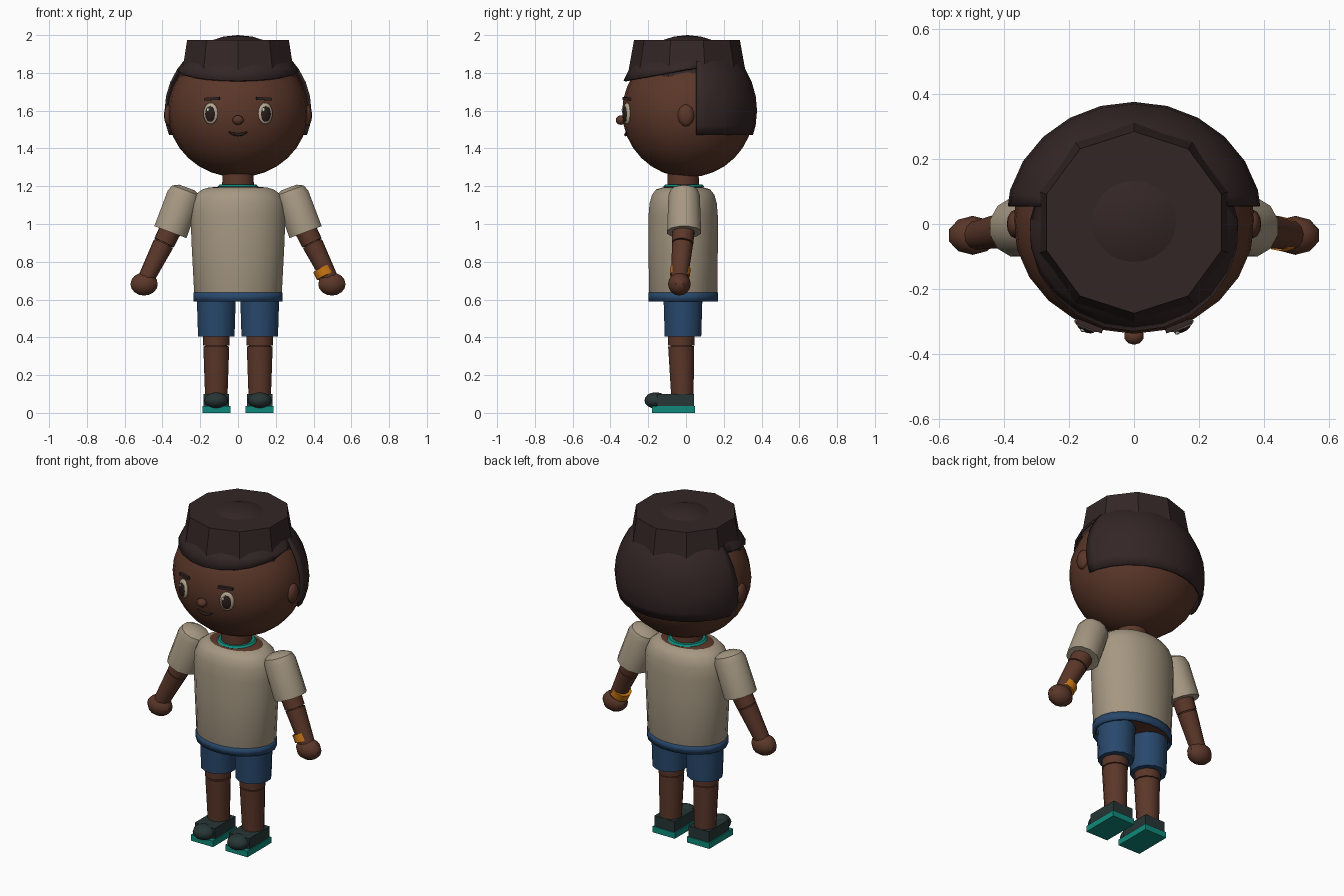
import bpy, bmesh, math
from mathutils import Vector, Matrix

if "Cube" in bpy.data.objects:
    bpy.data.objects.remove(bpy.data.objects["Cube"], do_unlink=True)


def material(name, r, g, b):
    m = bpy.data.materials.new(name)
    m.use_nodes = True
    m.diffuse_color = (r, g, b, 1)
    bsdf = next(n for n in m.node_tree.nodes if n.type == 'BSDF_PRINCIPLED')
    bsdf.inputs["Base Color"].default_value = (r, g, b, 1)
    bsdf.inputs["Roughness"].default_value = 0.8
    return m


SKIN = material("brown_skin", .105, .038, .022)
HAIR = material("dark_hair", .034, .019, .019)
SHIRT = material("beige_shirt", .38, .315, .225)
SHORTS = material("navy_shorts", .021, .065, .15)
TEAL = material("teal_trim", .005, .25, .195)
SHOE = material("dark_shoe", .02, .036, .036)
ORANGE = material("orange_bracelet", .58, .18, .006)
WHITE = material("cream_eye", .46, .39, .28)
PUPIL = material("dark_pupil", .022, .012, .01)
GLINT = material("pale_glint", .75, .72, .66)


def finish(name, bm, mats, smooth=35):
    mesh = bpy.data.meshes.new(name)
    bmesh.ops.recalc_face_normals(bm, faces=bm.faces)
    bm.to_mesh(mesh)
    bm.free()
    for m in mats:
        mesh.materials.append(m)
    ob = bpy.data.objects.new(name, mesh)
    bpy.context.collection.objects.link(ob)
    bpy.ops.object.select_all(action='DESELECT')
    ob.select_set(True)
    bpy.context.view_layer.objects.active = ob
    bpy.ops.object.shade_smooth_by_angle(angle=math.radians(smooth))
    return ob


def lathe(name, base, axis, rings, mat, segs=12, caps=True, turn=0.5):
    """Loft of elliptical rings (height, rx, ry) along an axis."""
    rot = Vector(axis).to_track_quat('Z', 'Y')
    bm = bmesh.new()
    loops = []
    for h, rx, ry in rings:
        loop = []
        for i in range(segs):
            a = 2 * math.pi * (i + turn) / segs
            p = Vector((rx * math.cos(a), ry * math.sin(a), h))
            loop.append(bm.verts.new(Vector(base) + rot @ p))
        loops.append(loop)
    for a, b in zip(loops, loops[1:]):
        for i in range(segs):
            j = (i + 1) % segs
            bm.faces.new((a[i], a[j], b[j], b[i]))
    if caps:
        bm.faces.new(loops[0])
        bm.faces.new(loops[-1])
    return finish(name, bm, [mat])


def limb(name, p0, p1, r0, r1, mat, segs=12):
    d = Vector(p1) - Vector(p0)
    return lathe(name, p0, d, [(0, r0, r0), (d.length, r1, r1)], mat, segs)


def ball(name, centre, size, mat, u=16, v=10, turn=0, cuts=()):
    """Ellipsoid, optionally trimmed; each cut removes the side its normal faces."""
    bm = bmesh.new()
    bmesh.ops.create_uvsphere(bm, u_segments=u, v_segments=v, radius=1)
    m = Matrix.Translation(centre) @ Matrix.Rotation(turn, 4, 'Z') @ Matrix.Diagonal((*size, 1))
    bmesh.ops.transform(bm, matrix=m, verts=bm.verts)
    for point, normal in cuts:
        bmesh.ops.bisect_plane(bm, geom=bm.verts[:] + bm.edges[:] + bm.faces[:],
                               plane_co=point, plane_no=normal, clear_outer=True)
    return finish(name, bm, [mat])


def box(name, centre, size, mat, turn=0, tilt=0):
    bm = bmesh.new()
    bmesh.ops.create_cube(bm, size=1)
    m = (Matrix.Translation(centre) @ Matrix.Rotation(turn, 4, 'Z')
         @ Matrix.Rotation(tilt, 4, 'Y') @ Matrix.Diagonal((*size, 1)))
    bmesh.ops.transform(bm, matrix=m, verts=bm.verts)
    return finish(name, bm, [mat])


def shell(ob, thickness):
    mod = ob.modifiers.new("thickness", 'SOLIDIFY')
    mod.thickness = thickness
    mod.offset = -1


UP = (0, 0, 1)

# Head and hair
ball("head", (0, .01, 1.595), (.372, .348, .348), SKIN, 24, 16)
fringe = ball("hair_front", (0, .008, 1.6), (.385, .37, .4), HAIR, 24, 16,
              cuts=[((0, -.33, 1.76), (0, .18, -1))])
back = ball("hair_back", (0, .01, 1.6), (.395, .366, .395), HAIR, 24, 16,
            cuts=[((0, 0, 1.47), (0, 0, -1)), ((0, .055, 0), (0, -1, 0))])
shell(fringe, .012)
shell(back, .012)
lathe("hair_flat_top", (0, .005, 1.78), UP,
      [(0, .315, .315), (.195, .283, .28)], HAIR, 10)

# Face
for s, side in ((1, "left"), (-1, "right")):
    t = s * .38
    ball(side + "_ear", (s * .365, 0, 1.575), (.027, .044, .058), SKIN, 12, 8)
    ball(side + "_eye", (s * .145, -.312, 1.585), (.041, .016, .057), WHITE, 16, 10, t)
    ball(side + "_pupil", (s * .147, -.32, 1.583), (.029, .014, .042), PUPIL, 16, 10, t)
    ball(side + "_eye_glint", (s * .146 - .012, -.331 - s * .004, 1.605),
         (.008, .006, .01), GLINT, 8, 6, t)
    box(side + "_eyebrow", (s * .137, -.314, 1.663), (.085, .016, .015), HAIR, t, s * .06)
ball("nose", (0, -.345, 1.55), (.031, .027, .025), SKIN, 10, 8)

mouth_data = bpy.data.curves.new("mouth", 'CURVE')
mouth_data.dimensions = '3D'
mouth_data.bevel_depth = .008
mouth_data.bevel_resolution = 2
mouth_data.use_fill_caps = True
spline = mouth_data.splines.new('POLY')
spline.points.add(6)
for i, p in enumerate(spline.points):
    u = (i - 3) / 3
    p.co = (.048 * u, -.319 + .006 * u * u, 1.473 + .014 * u * u, 1)
    p.radius = 1.1 - .6 * u * u
mouth_data.materials.append(PUPIL)
bpy.context.collection.objects.link(bpy.data.objects.new("mouth", mouth_data))

# Neck, torso and shirt
limb("neck", (0, -.015, 1.17), (0, -.015, 1.3), .087, .082, SKIN, 16)
necklace = lathe("necklace", (0, -.012, 1.19), UP,
                 [(0, .1, .1), (.008, .11, .11), (.018, .1, .1)], TEAL, 20)
torso = lathe("shirt", (0, -.015, 0), UP,
              [(.612, .225, .176), (.635, .235, .183), (.9, .249, .186), (1.04, .254, .186),
               (1.11, .249, .18), (1.155, .228, .167), (1.183, .192, .145),
               (1.192, .16, .115), (1.2, .085, .085)], SHIRT, 20)
torso.data.materials.append(SKIN)
for f in torso.data.polygons:
    if f.center.z > 1.19 or f.center.z < .62:
        f.material_index = 1

# Shorts
band = lathe("shorts_waistband", (0, -.015, 0), UP,
             [(.59, .239, .187), (.637, .239, .187)], SHORTS, 20, caps=False)
shell(band, .015)

for s, side in ((1, "left"), (-1, "right")):
    x = s * .115
    # Legs
    limb(side + "_shorts_leg", (x, -.016, .405), (x, -.016, .62), .1, .107, SHORTS, 12)
    limb(side + "_thigh", (x, -.025, .358), (x, -.025, .45), .072, .075, SKIN)
    limb(side + "_knee", (x, -.025, .33), (x, -.025, .38), .06, .06, SKIN)
    limb(side + "_shin", (x, -.018, .05), (x, -.026, .352), .06, .071, SKIN)

    # Shoes
    box(side + "_sole", (x, -.066, .018), (.148, .228, .036), TEAL)
    box(side + "_shoe", (x, -.055, .067), (.134, .195, .066), SHOE)
    ball(side + "_shoe_toe", (x, -.16, .066), (.064, .06, .043), SHOE, 14, 8)

    # Arms
    cuff = Vector((s * .358, -.01, .957))
    shoulder_dir = Vector((s * -.35, 0, .94))
    lathe(side + "_sleeve", cuff, shoulder_dir,
          [(0, .093, .094), (.2, .086, .093), (.235, .073, .08), (.252, .04, .045)], SHIRT, 12)
    elbow, wrist = Vector((s * .392, -.018, .9)), Vector((s * .487, -.035, .71))
    along = (wrist - elbow).normalized()
    limb(side + "_upper_arm", cuff + shoulder_dir * .05, elbow, .06, .057, SKIN)
    limb(side + "_elbow", elbow - along * .02, elbow + along * .03, .046, .046, SKIN)
    limb(side + "_forearm", elbow + along * .006, wrist, .056, .044, SKIN)
    ball(side + "_hand", (s * .497, -.035, .682), (.076, .06, .061), SKIN, 10, 8)

# Bracelet on the left wrist
limb("bracelet", wrist_a := Vector((.446, -.029, .767)),
     wrist_a + Vector((.02, -.004, -.041)), .054, .053, ORANGE, 12)
